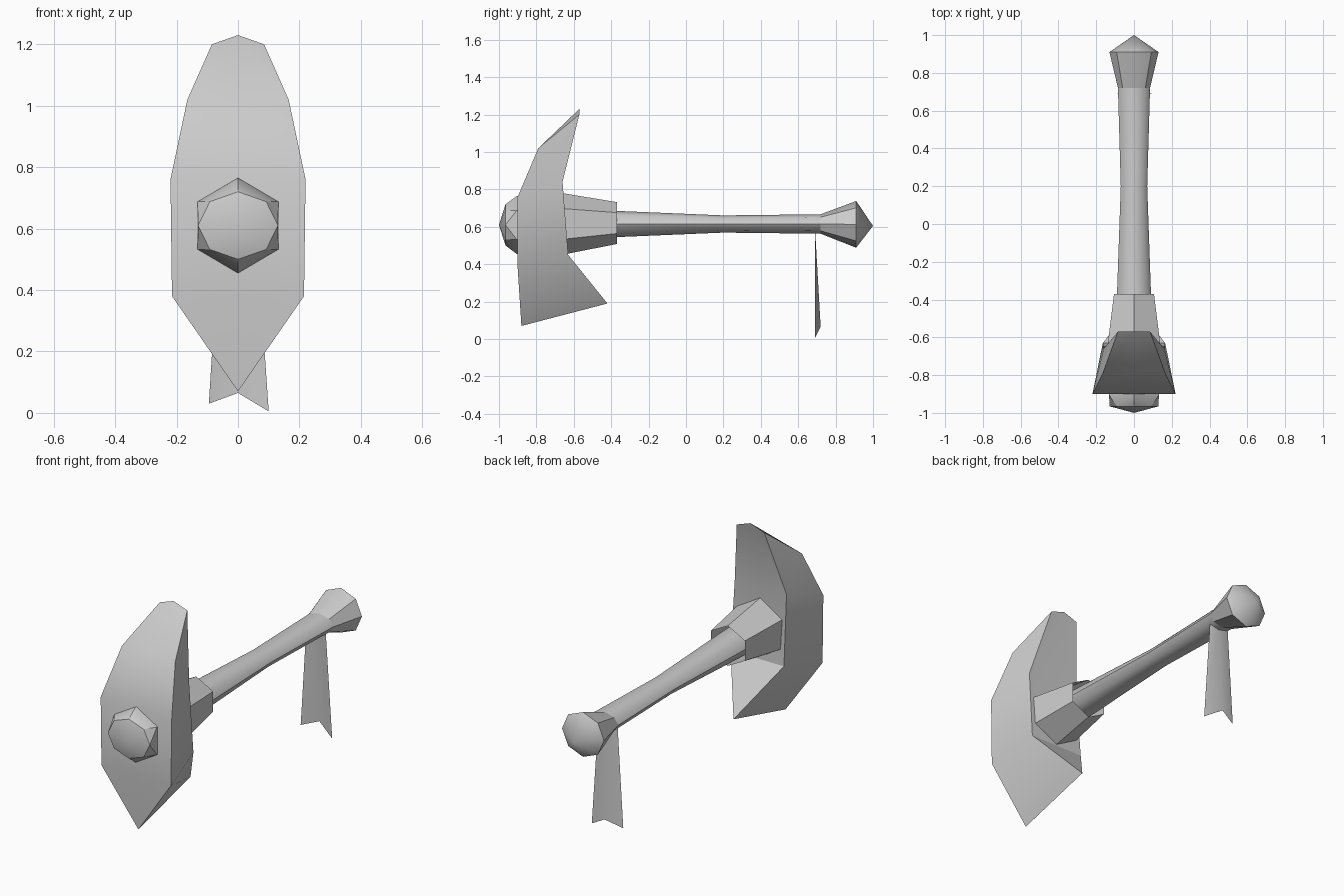
import bpy, bmesh, math

if "Cube" in bpy.data.objects:
    bpy.data.objects.remove(bpy.data.objects["Cube"])

ZC = 0.61  # height of the shaft axis


def make(name, verts, faces, angle=30, mirror=False, hull=False):
    bm = bmesh.new()
    vs = [bm.verts.new(v) for v in verts]
    for f in faces:
        bm.faces.new([vs[i] for i in f])
    if hull:
        bmesh.ops.convex_hull(bm, input=bm.verts)
    if mirror:
        geom = bm.verts[:] + bm.edges[:] + bm.faces[:]
        bmesh.ops.mirror(bm, geom=geom, axis='X', merge_dist=0.0005)
        bmesh.ops.remove_doubles(bm, verts=bm.verts, dist=0.0005)
    bmesh.ops.recalc_face_normals(bm, faces=bm.faces)
    me = bpy.data.meshes.new(name)
    bm.to_mesh(me)
    bm.free()
    ob = bpy.data.objects.new(name, me)
    bpy.context.collection.objects.link(ob)
    bpy.ops.object.select_all(action='DESELECT')
    ob.select_set(True)
    bpy.context.view_layer.objects.active = ob
    bpy.ops.object.shade_smooth_by_angle(angle=math.radians(angle))
    return ob


def ring(n, y, rx, rz, zc=ZC):
    return [(rx * math.sin(2 * math.pi * i / n), y,
             zc + rz * math.cos(2 * math.pi * i / n)) for i in range(n)]


def tube(name, n, sections, tip=None, angle=30):
    verts = [v for s in sections for v in ring(n, *s)]
    faces = [(r * n + i, r * n + (i + 1) % n, (r + 1) * n + (i + 1) % n, (r + 1) * n + i)
             for r in range(len(sections) - 1) for i in range(n)]
    if tip:
        base = len(verts) - n
        verts.append(tip)
        faces += [(base + i, base + (i + 1) % n, len(verts) - 1) for i in range(n)]
    return make(name, verts, faces, angle)


# Blade head: right half, mirrored across x
half = [(0, -.57, 1.23), (.085, -.57, 1.2), (.165, -.79, 1.02), (.22, -.9, .76),
        (.215, -.9, .38), (0, -.88, .07),                       # 0-5 front outline
        (.16, -.66, .84), (.165, -.63, .45), (0, -.42, .19),    # 6-8 back outline
        (0, -.79, 1.02), (0, -.9, .76), (0, -.9, .38),          # 9-11 front centre
        (0, -.66, .84), (0, -.63, .45)]                         # 12-13 back centre
make("blade_head", half,
     [(0, 1, 2, 9), (9, 2, 3, 10), (10, 3, 4, 11), (11, 4, 5),
      (1, 6, 2), (2, 6, 3), (3, 6, 7, 4), (4, 7, 8, 5),
      (0, 12, 6, 1), (12, 13, 7, 6), (13, 8, 7)], mirror=True)

# Front cap: hexagonal base narrowing to an eight-sided low cone
make("front_cap", ring(6, -.88, .152, .155) + ring(6, -.905, .152, .155)
     + ring(8, -.965, .13, .11) + [(0, -1, ZC)], [], hull=True)

# Open hexagonal collar behind the blade
tube("collar", 6, [(-.68, .167, .168, .615), (-.37, .122, .112, .62)])

# Shaft, waisted in the middle
tube("shaft", 8, [(-.66, .10, .08, .615), (-.37, .09, .07, .615),
                  (.2, .07, .046, .615), (.72, .085, .052, .615)], angle=50)

# Pommel with pointed end
tube("pommel", 8, [(.72, .085, .052, .615), (.91, .13, .125, .613)],
     tip=(0, 1, .605), angle=40)

# Hanging ribbon with a notched end
make("ribbon", [(-.06, .69, .59), (0, .69, .59), (.06, .69, .59),
                (-.095, .69, .03), (0, .72, .065), (.1, .69, .005)],
     [(0, 1, 4, 3), (1, 2, 5, 4)])
